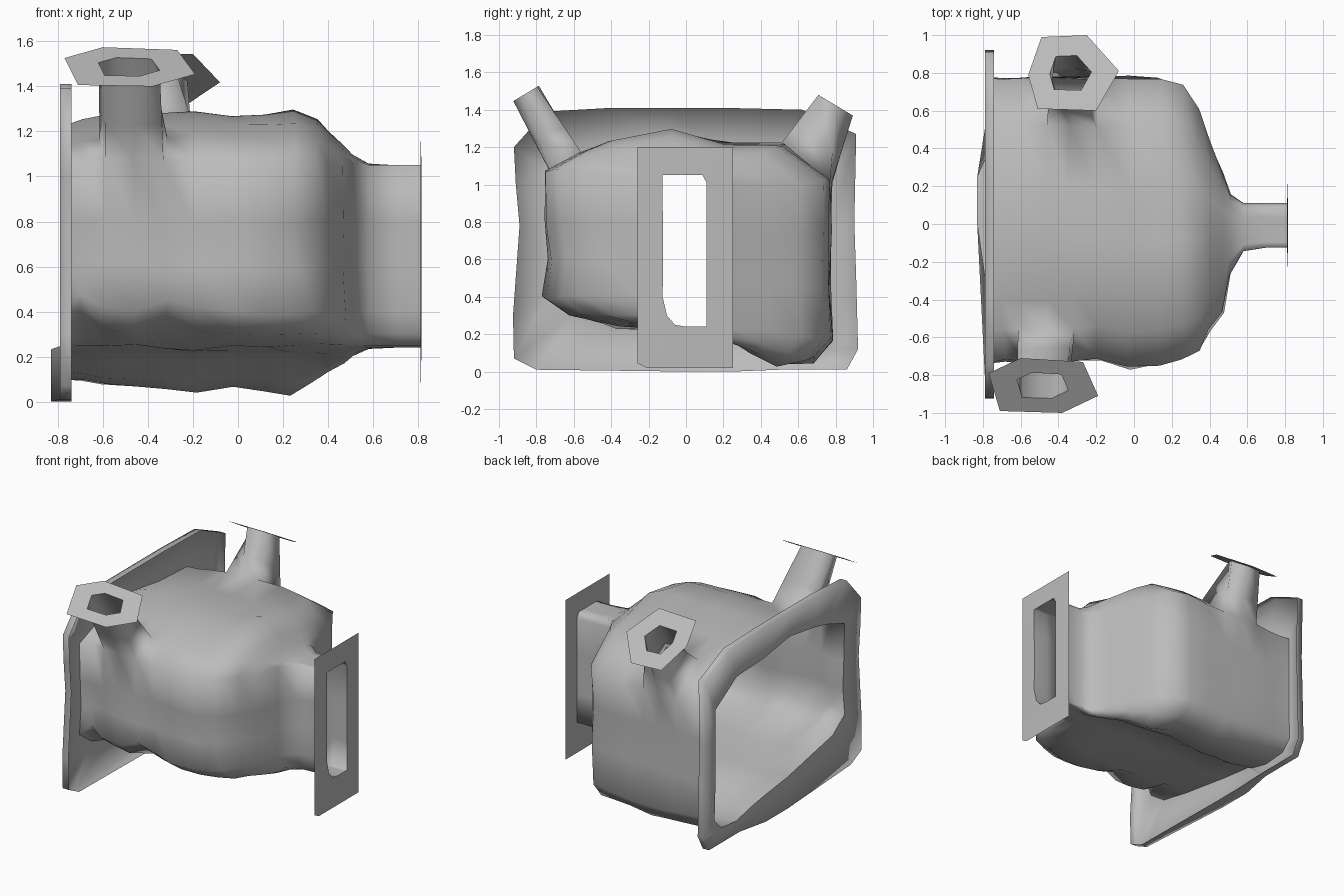
import bpy, bmesh, math
from mathutils import Vector, noise

cube = bpy.data.objects.get("Cube")
if cube:
    bpy.data.objects.remove(cube, do_unlink=True)

stone = bpy.data.materials.new("plain_grey")
stone.use_nodes = True
GREY = (0.5, 0.5, 0.5, 1)
stone.diffuse_color = GREY
stone.node_tree.nodes["Principled BSDF"].inputs["Base Color"].default_value = GREY


def clamp(v, low, high):
    return max(low, min(high, v))


def lerp(a, b, t):
    return a + (b - a) * t


def add_object(name, bm, angle):
    bmesh.ops.remove_doubles(bm, verts=bm.verts, dist=0.002)
    bmesh.ops.recalc_face_normals(bm, faces=bm.faces)
    mesh = bpy.data.meshes.new(name)
    bm.to_mesh(mesh)
    bm.free()
    mesh.materials.append(stone)
    obj = bpy.data.objects.new(name, mesh)
    bpy.context.collection.objects.link(obj)
    bpy.ops.object.select_all(action='DESELECT')
    obj.select_set(True)
    bpy.context.view_layer.objects.active = obj
    bpy.ops.object.shade_smooth_by_angle(angle=math.radians(angle))
    return obj


def bridge(bm, ring_a, ring_b, skip=()):
    """Quads between two closed rings of equal length."""
    n = len(ring_a)
    for k in range(n):
        if k not in skip:
            m = (k + 1) % n
            bm.faces.new((ring_a[k], ring_a[m], ring_b[m], ring_b[k]))


def ring_object(name, rings, angle=30):
    """Loft a few rings of points into an open band."""
    bm = bmesh.new()
    loops = [[bm.verts.new(p) for p in ring] for ring in rings]
    for a, b in zip(loops, loops[1:]):
        bridge(bm, a, b)
    return add_object(name, bm, angle)


# Chamber cross-section (y, z): high front floor, low lobe at the back
SECTION = [(0, .23), (.25, .19), (.36, .1), (.52, .05), (.7, .07),
           (.78, .18), (.77, .45), (.77, .75), (.77, 1.01), (.52, 1.2),
           (.2, 1.22), (-.1, 1.28), (-.4, 1.22), (-.56, 1.17), (-.74, 1.08),
           (-.73, .8), (-.72, .6), (-.74, .4), (-.6, .3), (-.35, .25)]

# Stations along x: narrowing of front, back and height towards the doorway
STATIONS = [(-.78, 0, 0, .25), (-.69, .02, 0, .15), (-.6, 0, 0, .04), (-.46, 0, 0, 0),
            (-.33, .01, 0, 0), (-.2, .02, 0, -.06), (-.03, -.04, 0, 0),
            (.13, -.02, 0, 0), (.25, .05, .06, -.05), (.35, .13, .25, .15),
            (.4, .3, .48, .36), (.47, .45, .76, .62), (.51, .78, .93, .8),
            (.58, .97, 1, .97), (.7, 1, 1, 1), (.815, 1, 1, 1)]


def doorway(y, z):
    return clamp(y * .17, -.125, .11), clamp(z, .24, 1.05)


def frame_bend(y, z):
    """The middle of the sill bows slightly outwards."""
    return -.05 if abs(y - .15) < .2 and z < .25 else 0


def undercut(x, y, z):
    """Hollows between the bulges along the lower front edge."""
    if x > -.1 or y > -.55 or z > .5:
        return 0
    return .08 * max(0, math.cos(math.tau * (x + .28) / .4))


def chamber_ring(x, front, back, height):
    ring = []
    for y, z in SECTION:
        dy, dz = doorway(y, z)
        p = Vector((x, lerp(y, dy, front if y < 0 else back), lerp(z, dz, height)))
        if x > -.7:
            p.z += undercut(x, y, z)
            p += noise.noise_vector(p * 3.1) * .035 * (1 - height)
            p.z = max(p.z, .02)
        else:
            p.x += frame_bend(y, z)
        ring.append(p)
    return ring


# Chimney collars: (first station, section index, opening, plane height, outline)
CHIMNEYS = {
    "front": (2, 13, .47, lambda y: 1.4 + .6 * (y + 1),
              [(-.77, -.79), (-.6, -.71), (-.27, -.73),
               (-.19, -.91), (-.38, -1), (-.71, -.99)]),
    "back": (3, 8, .46, lambda y: 1.55 - .6 * (y - .59),
             [(-.49, .99), (-.25, 1), (-.08, .81),
              (-.2, .6), (-.51, .61), (-.56, .79)]),
}

# Chamber shell, open at the large end and at the doorway
bm = bmesh.new()
grid = [[bm.verts.new(p) for p in chamber_ring(*s)] for s in STATIONS]
for i in range(len(grid) - 1):
    holes = [j for first, j, *_ in CHIMNEYS.values() if first <= i < first + 2]
    bridge(bm, grid[i], grid[i + 1], holes)

# Chimneys rise from the holes left in the roof and end in flat collars
for side, (i, j, opening, height, outline) in CHIMNEYS.items():
    outer = [Vector((x, y, height(y))) for x, y in outline]
    centre = sum(outer, Vector()) / len(outer)
    inner = [centre.lerp(p, opening) for p in outer]
    base = [grid[i + k][j] for k in range(3)] + [grid[i + k][j + 1] for k in (2, 1, 0)]
    middle = [bm.verts.new(b.co.lerp(p, .4)) for b, p in zip(base, inner)]
    bridge(bm, base, middle)
    bridge(bm, middle, [bm.verts.new(p) for p in inner])
    ring_object(side + "_chimney_collar", [inner, outer])
add_object("chamber_shell", bm, 100)

# Large end frame with a shallow rounded lip turned back towards the chamber
FRAME = [(0, 0), (.25, 0), (.5, .01), (.7, .01), (.86, .01),
         (.92, .12), (.91, .5), (.9, .8), (.91, 1.27), (.62, 1.4),
         (.2, 1.41), (-.1, 1.41), (-.4, 1.41), (-.75, 1.39), (-.92, 1.2),
         (-.91, 1), (-.89, .78), (-.925, .3), (-.92, .07), (-.8, .01)]
frame_face = [Vector((-.79 + frame_bend(y, z) * .8, y, z)) for y, z in FRAME]
frame_lip = [Vector((-.74, y, z)) for y, z in FRAME]
ring_object("end_frame", [chamber_ring(*STATIONS[0]), frame_face, frame_lip], 120)

# Flat rectangular plate around the doorway
plate = [Vector((.81, clamp(y * .6, -.26, .25), clamp(.62 + (z - .62) * 1.8, .02, 1.2)))
         for y, z in SECTION]
ring_object("doorway_plate", [chamber_ring(*STATIONS[-1]), plate])
